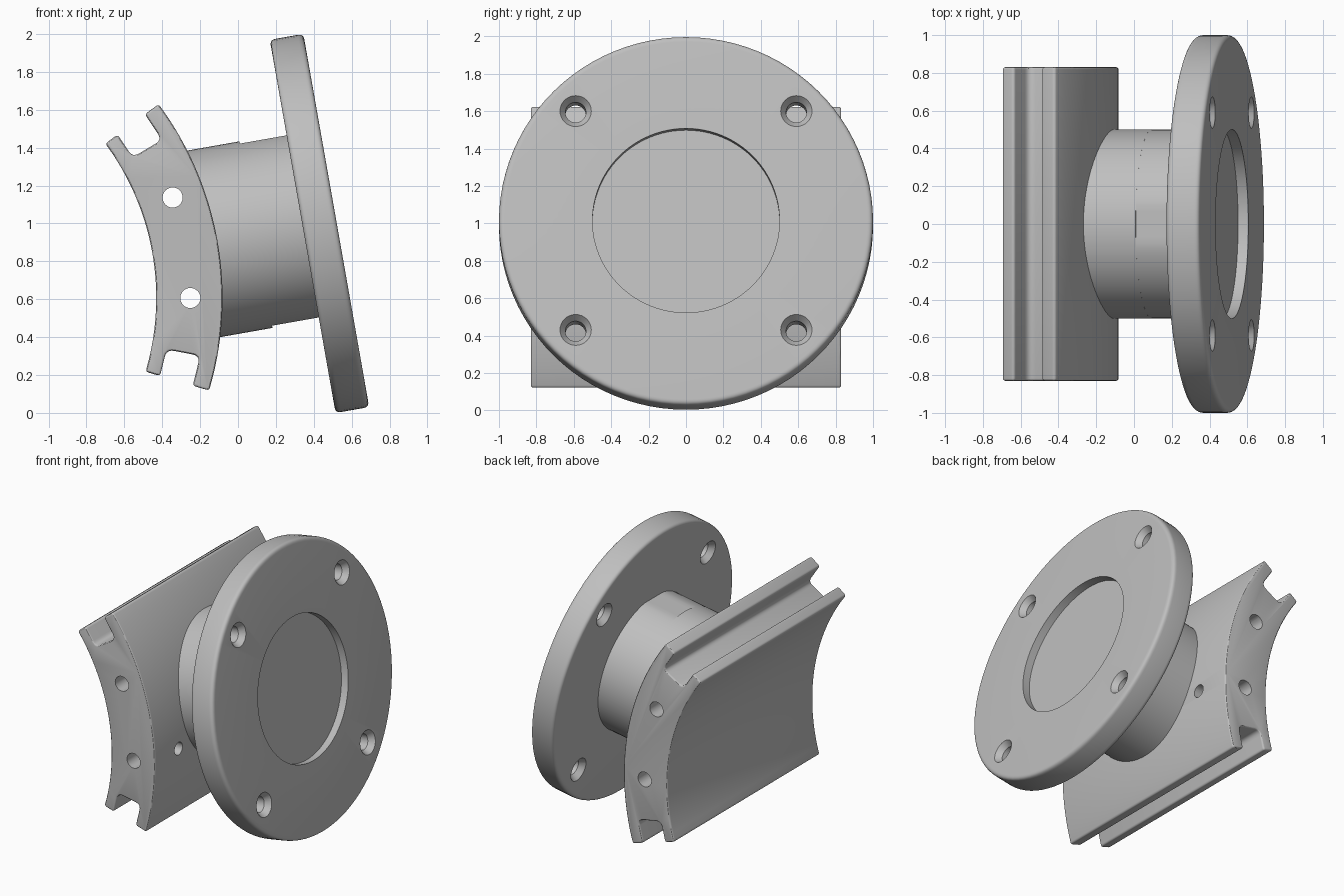
import bpy
import bmesh
from math import sin, cos, pi, radians
from mathutils import Matrix, Vector

if "Cube" in bpy.data.objects:
    bpy.data.objects.remove(bpy.data.objects["Cube"])

# Tilted frame: local x is the flange axis, origin at the flange centre
FRAME = Matrix.Translation((0.43, 0, 1.0)) @ Matrix.Rotation(radians(-10), 4, 'Y')
ARC_X = -2.266            # centre of the saddle arcs on the local x axis
R_IN, R_OUT = 1.37, 1.72  # saddle radii
SEGS = 96

grey = bpy.data.materials.new("plain_grey")
grey.use_nodes = True
grey.diffuse_color = (0.52, 0.52, 0.52, 1)
grey.node_tree.nodes["Principled BSDF"].inputs["Base Color"].default_value = grey.diffuse_color


def make_object(name, bm):
    bmesh.ops.recalc_face_normals(bm, faces=bm.faces)
    mesh = bpy.data.meshes.new(name)
    bm.to_mesh(mesh)
    bm.free()
    mesh.materials.append(grey)
    obj = bpy.data.objects.new(name, mesh)
    bpy.context.collection.objects.link(obj)
    obj.matrix_world = FRAME
    return obj


def fillet(points, steps=6):
    """Round each (x, y, radius) corner that has a radius."""
    out = []
    for i, (x, y, r) in enumerate(points):
        p = Vector((x, y))
        if not r:
            out.append(p)
            continue
        before = Vector(points[i - 1][:2])
        after = Vector(points[(i + 1) % len(points)][:2])
        a = p + (before - p).normalized() * r
        b = p + (after - p).normalized() * r
        for k in range(steps + 1):
            t = k / steps
            out.append(a * (1 - t) ** 2 + p * 2 * t * (1 - t) + b * t * t)
    return out


def lathe(name, profile, segs=SEGS, y=0, z=0, turn=None):
    """Revolve (axial, radius) points around the local x axis."""
    bm = bmesh.new()
    verts = [bm.verts.new((p[0], 0, p[1])) for p in profile]
    edges = [bm.edges.new(pair) for pair in zip(verts, verts[1:])]
    bmesh.ops.spin(bm, geom=verts + edges, cent=(0, 0, 0), axis=(1, 0, 0),
                   angle=2 * pi, steps=segs, use_merge=True)
    bmesh.ops.remove_doubles(bm, verts=bm.verts, dist=1e-5)
    if turn:
        bm.transform(turn)
    bmesh.ops.translate(bm, verts=bm.verts, vec=(0, y, z))
    return make_object(name, bm)


def rod(name, start, end, radius, segs, **where):
    return lathe(name, [(start, 0), (start, radius), (end, radius), (end, 0)], segs, **where)


def apply_modifier(obj, mod):
    bpy.ops.object.select_all(action='DESELECT')
    bpy.context.view_layer.objects.active = obj
    obj.select_set(True)
    bpy.ops.object.modifier_apply(modifier=mod.name)


def cut(obj, cutter):
    cutter.hide_render = True
    mod = obj.modifiers.new("hole", 'BOOLEAN')
    mod.operation = 'DIFFERENCE'
    mod.solver = 'EXACT'
    mod.object = cutter
    apply_modifier(obj, mod)
    bpy.data.objects.remove(cutter)


def smooth(obj):
    bpy.ops.object.select_all(action='DESELECT')
    bpy.context.view_layer.objects.active = obj
    obj.select_set(True)
    bpy.ops.object.shade_smooth_by_angle(angle=radians(30))


# Round flange with soft rim and shallow recess
T = 0.09
flange = lathe("flange", fillet([(-T, 0, 0), (-T, 1, 0.03), (T, 1, 0.03),
                                 (T, 0.5, 0), (T - 0.055, 0.5, 0), (T - 0.055, 0, 0)]))

# Four bolt holes, countersunk on both faces
sink = [(-0.1, 0), (-0.1, 0.091), (-0.05, 0.055), (0.05, 0.055), (0.1, 0.091), (0.1, 0)]
for sy in (-1, 1):
    for sz in (-1, 1):
        cut(flange, lathe("bolt_cutter", sink, 32, y=0.59 * sy, z=0.594 * sz))
smooth(flange)

# Neck: full round collar, then a section with narrow flats above and below
collar = rod("neck_collar", -0.65, -0.34, 0.5, SEGS)
smooth(collar)
neck = rod("neck", -0.345, -0.05, 0.4995, SEGS)
for v in neck.data.vertices:
    v.co.z = max(-0.488, min(0.488, v.co.z))
smooth(neck)


# Curved saddle with a channel along each end
def polar(r, deg):
    return (ARC_X + r * cos(radians(deg)), r * sin(radians(deg)))


END, FLOOR = 26.5, 20.8
end_corners = [(R_OUT, END, 0.018), (1.63, END, 0.018), (1.63, FLOOR, 0.04),
               (1.45, FLOOR, 0.04), (1.45, END, 0.018), (R_IN, END, 0.018)]
N = 40
angles = [-END + 2 * END * i / N for i in range(2, N - 1)]
outline = [(*polar(R_OUT, a), 0) for a in angles]
outline += [(*polar(r, a), f) for r, a, f in end_corners]
outline += [(*polar(R_IN, a), 0) for a in reversed(angles)]
outline += [(*polar(r, -a), f) for r, a, f in reversed(end_corners)]

bm = bmesh.new()
cap = bm.faces.new([bm.verts.new((p.x, -0.83, p.y)) for p in fillet(outline)])
side = bmesh.ops.extrude_face_region(bm, geom=[cap], use_keep_orig=True)
bmesh.ops.translate(bm, vec=(0, 1.66, 0),
                    verts=[g for g in side["geom"] if isinstance(g, bmesh.types.BMVert)])
saddle = make_object("saddle", bm)
bevel = saddle.modifiers.new("soft_ends", 'BEVEL')
bevel.width = 0.012
bevel.segments = 3
bevel.limit_method = 'ANGLE'
bevel.angle_limit = radians(50)
apply_modifier(saddle, bevel)

# Two holes running the full length of the saddle
for deg in (-10, 10):
    x, z = polar(1.55, deg)
    along_y = Matrix.Translation((x, 0, z)) @ Matrix.Rotation(pi / 2, 4, 'Z')
    cut(saddle, rod("pin_cutter", -1, 1, 0.053, 32, turn=along_y))

# Small cross holes from the outer face into the lower long hole
for sy in (-1, 1):
    radial = Matrix.Translation((ARC_X, 0, 0)) @ Matrix.Rotation(radians(9), 4, 'Y')
    cut(saddle, rod("cross_cutter", 1.55, 1.8, 0.045, 24, y=0.56 * sy, turn=radial))
smooth(saddle)
